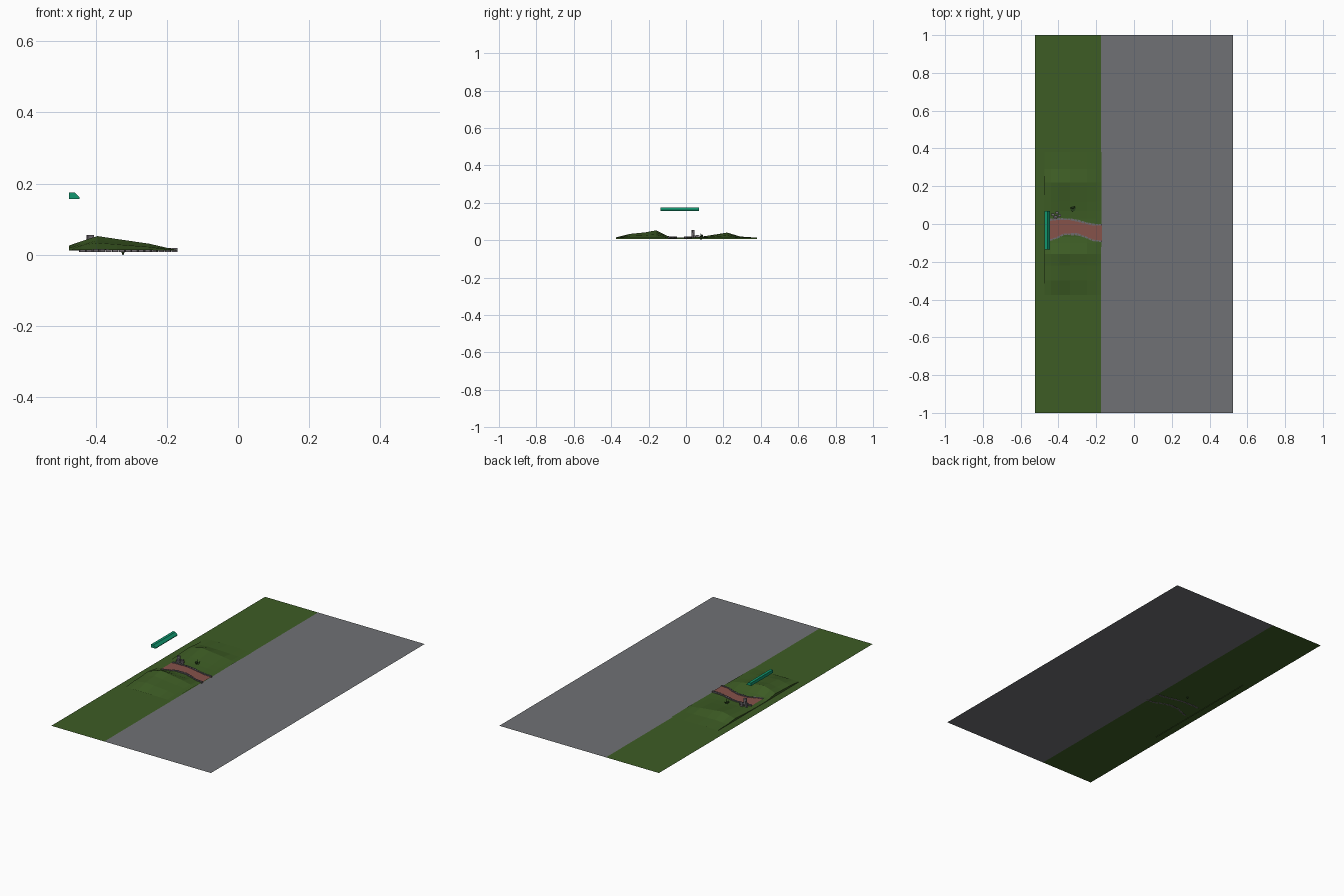
import bpy, bmesh, math, random
from mathutils import Matrix, Vector

if "Cube" in bpy.data.objects:
    bpy.data.objects.remove(bpy.data.objects["Cube"])

random.seed(4)

def material(name, rgb):
    m = bpy.data.materials.new(name)
    m.diffuse_color = (*rgb, 1)
    m.use_nodes = True
    m.node_tree.nodes["Principled BSDF"].inputs["Base Color"].default_value = m.diffuse_color
    return m

GRASS = material("grass green", (0.047, 0.108, 0.018))
ROAD = material("road grey", (0.162, 0.166, 0.176))
PATH = material("brick red", (0.24, 0.085, 0.068))
STONE = material("stone grey", (0.16, 0.145, 0.16))
TEAL = material("teal", (0.006, 0.31, 0.16))
LEAF = material("dark leaf", (0.02, 0.05, 0.012))

def make(name, bm, mat, recalc=True):
    if recalc:
        bmesh.ops.recalc_face_normals(bm, faces=bm.faces)
    me = bpy.data.meshes.new(name)
    bm.to_mesh(me)
    bm.free()
    me.materials.append(mat)
    ob = bpy.data.objects.new(name, me)
    bpy.context.collection.objects.link(ob)
    return ob

def lerp(table, t):
    if t <= table[0][0]:
        return table[0][1]
    for (a, va), (b, vb) in zip(table, table[1:]):
        if t <= b:
            return va + (vb - va) * (t - a) / (b - a)
    return table[-1][1]

def sheet(name, x0, x1, z, mat):
    bm = bmesh.new()
    bm.faces.new([bm.verts.new(p) for p in
                  ((x0, -1, z), (x1, -1, z), (x1, 1, z), (x0, 1, z))])
    return make(name, bm, mat, False)

Z = 0.01
EDGE = -0.176
# Flat ground: verge and road
sheet("grass_verge", -0.523, EDGE, Z, GRASS)
sheet("road_surface", EDGE, 0.523, Z, ROAD)

# Rolling banks on both sides of the path
ALONG_Y = [(-0.375, 0.003), (-0.30, 0.022), (-0.22, 0.030), (-0.16, 0.041),
           (-0.10, 0.012), (-0.07, 0.003), (0.03, 0.003), (0.07, 0.006),
           (0.12, 0.013), (0.22, 0.029), (0.29, 0.008), (0.38, 0.002)]
ALONG_X = [(-0.475, 0.35), (-0.44, 0.65), (-0.395, 1.0), (-0.34, 0.8),
           (-0.25, 0.48), (-0.20, 0.2), (-0.172, 0.08)]

def ground(x, y):
    return Z + 0.0015 + lerp(ALONG_X, x) * lerp(ALONG_Y, y)

xs = [p[0] for p in ALONG_X]
ys = [p[0] for p in ALONG_Y]
bm = bmesh.new()
grid = [[bm.verts.new((EDGE if x > -0.18 and y < -0.1 else x, y, ground(x, y)))
         for y in ys] for x in xs]
for i in range(len(xs) - 1):
    for j in range(len(ys) - 1):
        bm.faces.new((grid[i][j], grid[i + 1][j], grid[i + 1][j + 1], grid[i][j + 1]))
skirt = [bm.verts.new((xs[0], y, 0.007)) for y in ys]
for j in range(len(ys) - 1):
    bm.faces.new((skirt[j], grid[0][j], grid[0][j + 1], skirt[j + 1]))
make("grass_banks", bm, GRASS, False)

# Winding brick path
UPPER = [(-0.447, 0.022), (-0.41, 0.026), (-0.34, 0.025), (-0.30, 0.018),
         (-0.26, 0.006), (-0.21, -0.004), (-0.17, -0.004)]
LOWER = [(-0.447, -0.086), (-0.41, -0.074), (-0.37, -0.054), (-0.30, -0.054),
         (-0.25, -0.072), (-0.22, -0.086), (-0.17, -0.092)]
bm = bmesh.new()
rows = []
for i in range(15):
    x = -0.447 + 0.277 * i / 14
    rows.append([bm.verts.new((x, lerp(t, x), Z + 0.0055)) for t in (LOWER, UPPER)])
for a, b in zip(rows, rows[1:]):
    bm.faces.new((a[0], b[0], b[1], a[1]))
make("brick_path", bm, PATH, False)

def block(bm, loc, size, turn=0):
    bmesh.ops.create_cube(bm, size=1, matrix=Matrix.Translation(loc)
                          @ Matrix.Rotation(turn, 4, 'Z') @ Matrix.Diagonal((*size, 1)))

# Stone kerbs along both edges of the path
for name, edge in (("front_kerb", LOWER), ("back_kerb", UPPER)):
    bm = bmesh.new()
    for i in range(15):
        x = -0.438 + 0.26 * i / 14
        slope = (lerp(edge, x + 0.01) - lerp(edge, x - 0.01)) / 0.02
        block(bm, (x, lerp(edge, x), Z + 0.004),
              (0.016, random.uniform(0.008, 0.012), 0.011), math.atan(slope))
    make(name, bm, STONE)

# Small pile of stones beside the path
bm = bmesh.new()
for x, y, z, s in ((-0.415, 0.037, 0.021, 0.021), (-0.415, 0.038, 0.036, 0.016),
                   (-0.415, 0.038, 0.048, 0.017), (-0.395, 0.045, 0.018, 0.016),
                   (-0.408, 0.060, 0.020, 0.015), (-0.430, 0.050, 0.018, 0.016)):
    block(bm, (x, y, z), (s, s * 0.8, 0.015), random.uniform(-0.3, 0.3))
make("stone_pile", bm, STONE)

# Small plant: crossed pointed leaves around a root
bm = bmesh.new()
c = Vector((-0.323, 0.080, 0.018))
for i in range(7):
    a = math.tau * i / 7
    d = Vector((math.cos(a), math.sin(a), 0))
    s = Vector((-d.y, d.x, 0)) * 0.006
    tip = c + d * 0.016 + Vector((0, 0, 0.013 if i % 2 else 0.004))
    bm.faces.new([bm.verts.new(p) for p in
                  (c, c + d * 0.009 - s + Vector((0, 0, 0.004)), tip,
                   c + d * 0.009 + s + Vector((0, 0, 0.004)))])
bmesh.ops.create_cone(bm, segments=5, radius1=0.002, radius2=0.008, depth=0.018,
                      matrix=Matrix.Translation((c.x, c.y, 0.009)))
bmesh.ops.create_cone(bm, segments=4, radius1=0.003, radius2=0.0005, depth=0.024,
                      matrix=Matrix.Translation((c.x, c.y, 0.03)))
make("small_plant", bm, LEAF, False)

# Floating teal awning bar with a sloped front
bm = bmesh.new()
prof = [(-0.475, 0.157), (-0.445, 0.157), (-0.445, 0.161), (-0.459, 0.175), (-0.475, 0.175)]
f = bm.faces.new([bm.verts.new((x, -0.135, z)) for x, z in prof])
ext = bmesh.ops.extrude_face_region(bm, geom=[f])
bmesh.ops.translate(bm, vec=(0, 0.205, 0),
                    verts=[v for v in ext["geom"] if isinstance(v, bmesh.types.BMVert)])
if not f.is_valid or len(bm.faces) < 7:
    bm.faces.new([v for v in bm.verts if v.co.y < 0])
make("teal_bar", bm, TEAL)
